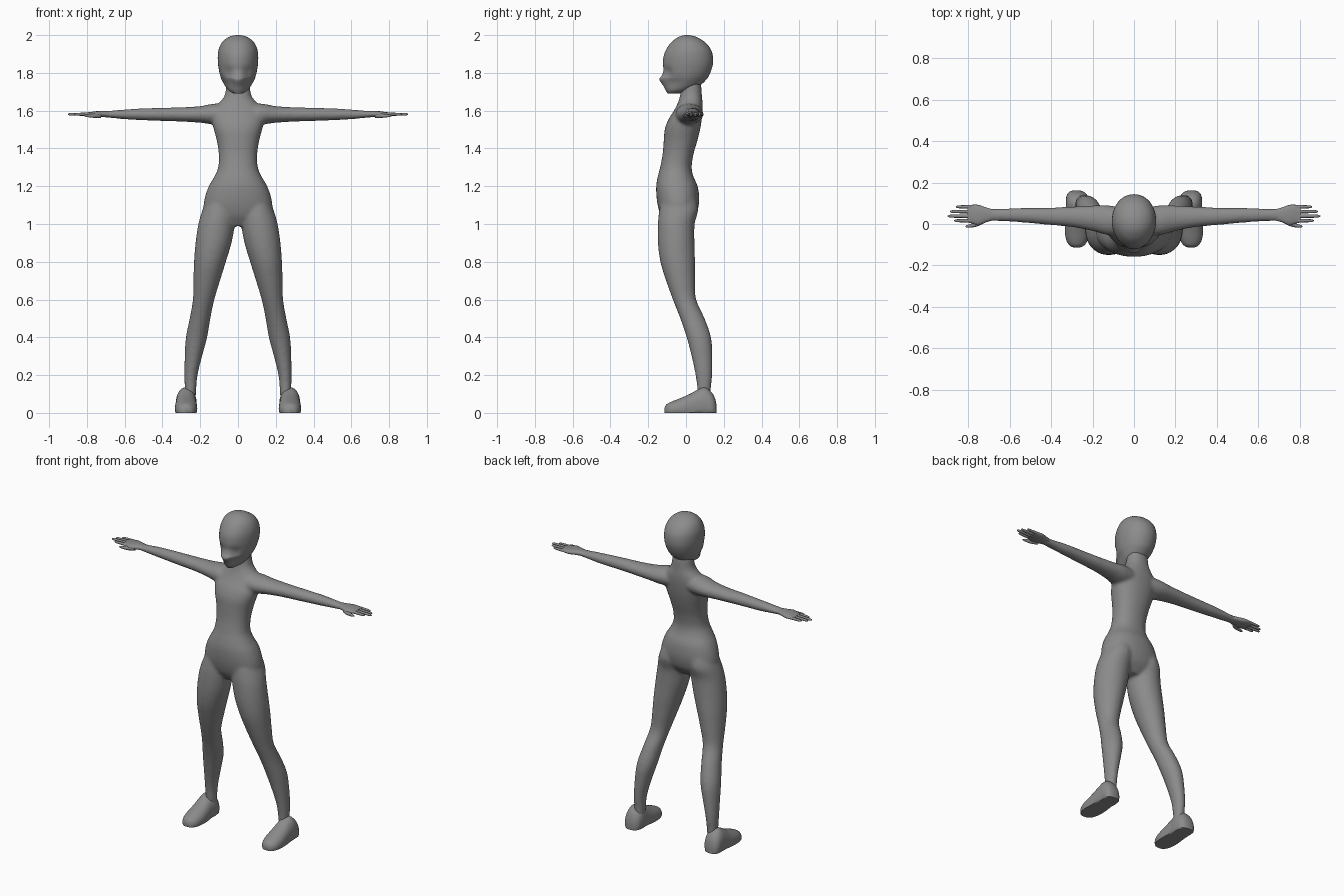
import bpy, bmesh, math

SKIN = bpy.data.materials.new("matte_grey")
SKIN.diffuse_color = (0.26, 0.26, 0.26, 1)


def spline(a, b, c, d, t):
    """Catmull-Rom blend of four sections."""
    return [0.5 * (2 * q + (r - p) * t + (2 * p - 5 * q + 4 * r - s) * t * t
                   + (3 * q - p - 3 * r + s) * t ** 3) for p, q, r, s in zip(a, b, c, d)]


def loft(bm, secs, axis, side=1, sides=32, steps=4, power=2.0, floor=None):
    """Skin closed rings; section = (position, u min, u max, v min, v max)."""
    n = len(secs)
    rows = []
    for i in range(n - 1):
        ctrl = [secs[min(max(i + k, 0), n - 1)] for k in (-1, 0, 1, 2)]
        rows += [spline(*ctrl, k / steps) for k in range(steps)]
    rows.append(secs[-1])
    rings = []
    for t, u0, u1, v0, v1 in rows:
        ring = []
        for k in range(sides):
            a = 2 * math.pi * k / sides
            c, s = math.cos(a), math.sin(a)
            c = math.copysign(abs(c) ** (2 / power), c)
            s = math.copysign(abs(s) ** (2 / power), s)
            u = (u0 + u1) / 2 + c * (u1 - u0) / 2
            v = (v0 + v1) / 2 + s * (v1 - v0) / 2
            x, y, z = {"x": (t, u, v), "y": (u, t, v), "z": (u, v, t)}[axis]
            if floor is not None:
                z = max(z, floor)
            ring.append(bm.verts.new((x * side, y, z)))
        rings.append(ring)
    faces = [bm.faces.new(rings[0]), bm.faces.new(rings[-1])]
    for r0, r1 in zip(rings, rings[1:]):
        for k in range(sides):
            j = (k + 1) % sides
            faces.append(bm.faces.new((r0[k], r0[j], r1[j], r1[k])))
    bmesh.ops.recalc_face_normals(bm, faces=faces)


def finish(bm, name, angle=60):
    me = bpy.data.meshes.new(name)
    bm.to_mesh(me)
    bm.free()
    me.materials.append(SKIN)
    ob = bpy.data.objects.new(name, me)
    bpy.context.collection.objects.link(ob)
    bpy.ops.object.select_all(action="DESELECT")
    ob.select_set(True)
    bpy.context.view_layer.objects.active = ob
    bpy.ops.object.shade_smooth_by_angle(angle=math.radians(angle))
    return ob


def dent(p, x, y, z, size, depth):
    """Amount of a soft round dent at point p."""
    d = (p.x - x) ** 2 + (p.y - y) ** 2 + (p.z - z) ** 2
    return depth * math.exp(-d / size ** 2)


# Body: torso and neck, then both arms and legs, fused into one skin
body = bmesh.new()
torso = [(0.99, .08, -.10, .01), (1.04, .165, -.132, .05), (1.09, .182, -.148, .066),
         (1.14, .176, -.156, .07), (1.2, .155, -.158, .062), (1.25, .126, -.15, .04),
         (1.3, .105, -.137, .03), (1.37, .102, -.124, .04), (1.44, .112, -.118, .06),
         (1.5, .128, -.113, .075), (1.55, .138, -.095, .083), (1.6, .13, -.064, .088),
         (1.64, .102, -.044, .088), (1.67, .076, -.034, .085), (1.7, .066, -.028, .083),
         (1.735, .062, -.022, .08), (1.77, .058, -.015, .07)]
loft(body, [(z, -r, r, a, b) for z, r, a, b in torso], "z", power=2.2)

arm = [(.03, -.05, .075, 1.54, 1.63), (.12, -.055, .09, 1.527, 1.638),
       (.2, -.034, .09, 1.536, 1.624), (.3, -.015, .084, 1.542, 1.618),
       (.42, -.004, .079, 1.546, 1.615), (.55, .008, .078, 1.551, 1.61),
       (.65, .013, .073, 1.559, 1.602), (.72, .015, .073, 1.566, 1.597)]
leg = [(1.13, .02, .165, -.13, .055), (1.07, .012, .19, -.142, .064),
       (1.0, .016, .21, -.149, .046), (.9, .034, .225, -.149, .045),
       (.8, .064, .233, -.136, .048), (.7, .095, .236, -.106, .048),
       (.6, .125, .239, -.07, .054), (.5, .146, .256, -.031, .099),
       (.4, .163, .276, .003, .133), (.3, .19, .282, .029, .14),
       (.2, .214, .284, .05, .139), (.12, .221, .282, .06, .132),
       (.05, .225, .282, .065, .13)]
for side in (1, -1):
    loft(body, arm, "x", side)
    loft(body, leg, "z", side)
body_ob = finish(body, "body")
fuse = body_ob.modifiers.new("fuse", "REMESH")
fuse.mode = "VOXEL"
fuse.voxel_size = 0.009
fuse.use_smooth_shade = True
soften = body_ob.modifiers.new("soften", "SMOOTH")
soften.factor = 0.5
soften.iterations = 8

# Head: rounded skull, pointed muzzle and shallow eye sockets
head = bmesh.new()
skull = [(1.69, .024, -.097, -.03), (1.705, .05, -.106, .02), (1.73, .07, -.119, .07),
         (1.765, .088, -.141, .108), (1.787, .095, -.128, .122), (1.815, .101, -.12, .134),
         (1.85, .106, -.122, .143), (1.89, .107, -.118, .142), (1.925, .102, -.104, .131),
         (1.96, .086, -.08, .104), (1.984, .06, -.05, .068), (1.996, .032, -.024, .038),
         (2.0, .006, -.002, .012)]
loft(head, [(z, -r, r, a, b) for z, r, a, b in skull], "z", sides=48, power=2.1)
for v in head.verts:
    p = v.co
    if p.y < 0:
        muzzle = math.exp(-((p.z - 1.75) / .035) ** 2)
        p.x *= 1 - min(1, -p.y / .12) * (.1 + .3 * muzzle)
    if p.z > 1.72:
        p.y += sum(dent(p, s * .05, -.1, 1.797, .03, .013) for s in (1, -1))
finish(head, "head")

# Feet: long rounded shoes-like shapes with flat soles
foot = [(-.114, .262, .29, -.01, .026), (-.103, .24, .312, -.02, .045),
        (-.075, .223, .328, -.03, .06), (-.03, .216, .334, -.035, .078),
        (.02, .217, .332, -.04, .1), (.06, .22, .33, -.045, .122),
        (.1, .219, .329, -.045, .135), (.135, .225, .326, -.04, .11),
        (.154, .24, .314, -.03, .075), (.162, .262, .294, -.01, .04)]
# Hands: flat palm, four fingers and a thumb
palm = [(.68, .018, .07, 1.566, 1.597), (.715, .008, .08, 1.566, 1.598),
        (.75, -.006, .092, 1.565, 1.597), (.78, .002, .093, 1.568, 1.593),
        (.805, .008, .09, 1.572, 1.59)]
fingers = [(.083, .86), (.06, .888), (.038, .9), (.016, .868)]
for side, label in ((1, "left"), (-1, "right")):
    bm = bmesh.new()
    loft(bm, foot, "y", side, power=2.2, floor=0.0)
    finish(bm, label + "_foot", 50)

    bm = bmesh.new()
    loft(bm, palm, "x", side, sides=20, power=2.4)
    for y, tip in fingers:
        secs = [(x, y - r, y + r, 1.581 - r, 1.581 + r) for x, r in
                ((.77, .009), (tip - .04, .008), (tip - .01, .0065), (tip, .002))]
        loft(bm, secs, "x", side, sides=10)
    thumb = [(.725, .016, .012), (.755, .001, .012), (.785, -.008, .009),
             (.805, -.011, .0065), (.814, -.012, .002)]
    loft(bm, [(x, y - r, y + r, 1.573 - r, 1.573 + r) for x, y, r in thumb],
         "x", side, sides=10)
    finish(bm, label + "_hand")
